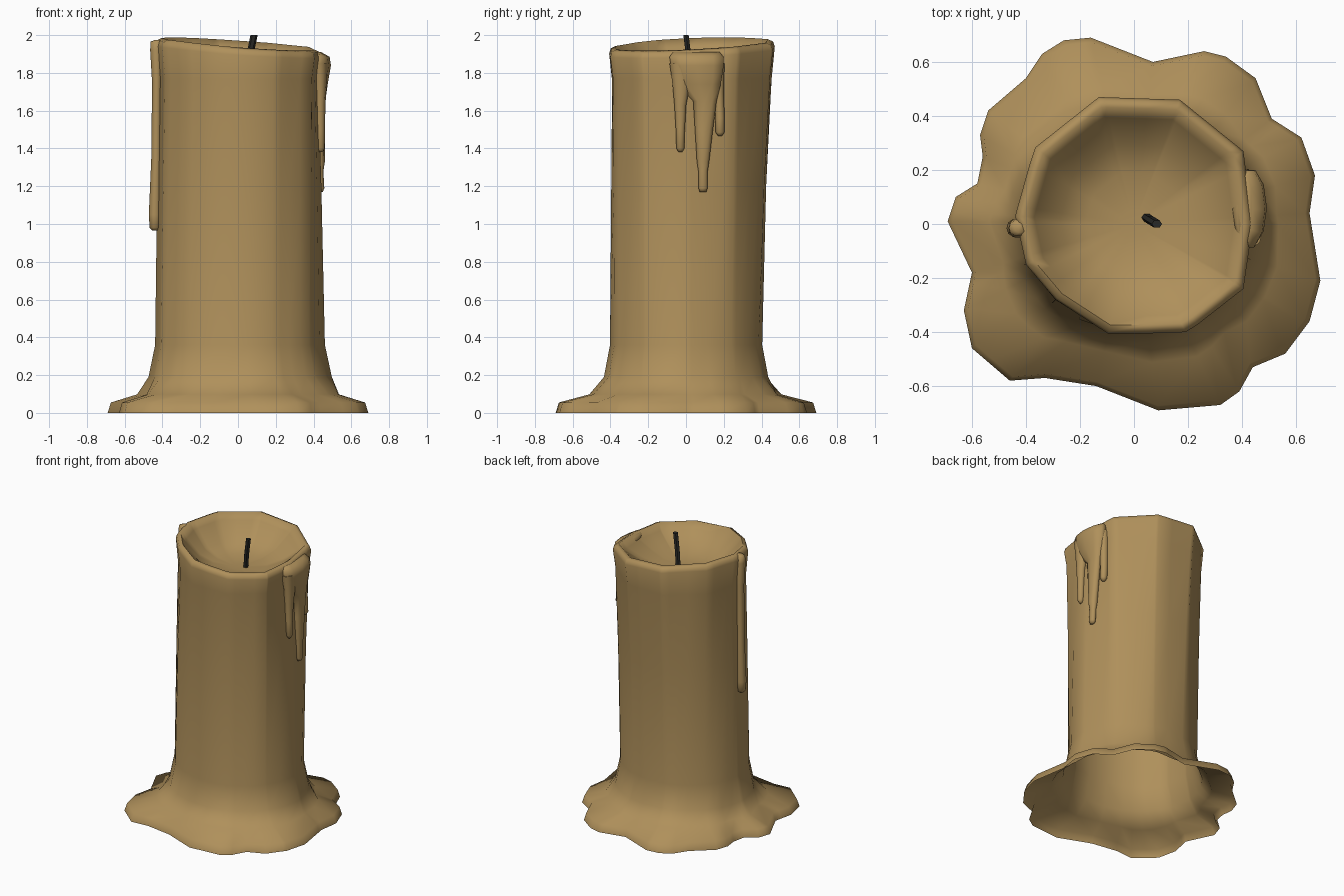
import bpy, bmesh, math
from mathutils import Vector

if "Cube" in bpy.data.objects:
    bpy.data.objects.remove(bpy.data.objects["Cube"])


def material(name, rgb):
    m = bpy.data.materials.new(name)
    m.diffuse_color = (*rgb, 1)
    m.use_nodes = True
    m.node_tree.nodes["Principled BSDF"].inputs["Base Color"].default_value = m.diffuse_color
    return m


wax = material("wax", (0.43, 0.28, 0.105))
charred = material("charred_wick", (0.022, 0.022, 0.019))


def make_object(name, bm, mat, angle):
    me = bpy.data.meshes.new(name)
    bm.to_mesh(me)
    bm.free()
    me.materials.append(mat)
    ob = bpy.data.objects.new(name, me)
    bpy.context.collection.objects.link(ob)
    bpy.ops.object.select_all(action='DESELECT')
    ob.select_set(True)
    bpy.context.view_layer.objects.active = ob
    bpy.ops.object.shade_smooth_by_angle(angle=math.radians(angle))
    return ob


def loft(rings, cap_start=False, cap_end=False):
    """Skin a list of equally long closed point rings."""
    bm = bmesh.new()
    vs = [[bm.verts.new(p) for p in r] for r in rings]
    n = len(vs[0])
    for a, b in zip(vs, vs[1:]):
        for i in range(n):
            j = (i + 1) % n
            bm.faces.new((a[i], a[j], b[j], b[i]))
    if cap_start:
        bm.faces.new(vs[0][::-1])
    if cap_end:
        bm.faces.new(vs[-1])
    return bm


def radius(poly, a):
    """Distance from the axis to a polygon outline in direction a."""
    d = Vector((math.cos(a), math.sin(a)))
    best = 0
    for p, q in zip(poly, poly[1:] + poly[:1]):
        p, q = Vector(p), Vector(q)
        e = q - p
        den = d.x * e.y - d.y * e.x
        if abs(den) < 1e-9:
            continue
        t = (p.x * e.y - p.y * e.x) / den
        s = (p.x * d.y - p.y * d.x) / den
        if t > 0 and -1e-6 <= s <= 1 + 1e-6:
            best = max(best, t)
    return best


# Outlines seen from above: wax pool, rim and shaft
POOL = [(-.16, .69), (-.26, .68), (-.34, .63), (-.40, .54), (-.54, .42), (-.57, .33),
        (-.56, .25), (-.58, .15), (-.66, .10), (-.69, .01), (-.60, -.18), (-.63, -.32),
        (-.60, -.46), (-.46, -.58), (-.33, -.57), (-.14, -.60), (.09, -.69), (.32, -.67),
        (.39, -.62), (.44, -.53), (.56, -.48), (.65, -.36), (.69, -.21), (.65, .04),
        (.67, .18), (.62, .32), (.51, .39), (.45, .54), (.34, .62), (.26, .64), (.07, .60)]
RIM = [(-.13, .47), (-.37, .28), (-.44, .03), (-.40, -.15), (-.29, -.28), (-.09, -.41),
       (.20, -.40), (.405, -.24), (.44, .0), (.405, .27), (.17, .46)]
SHAFT = [(.01 + .45 * math.cos(i * math.pi / 8), .41 * math.sin(i * math.pi / 8)) for i in range(16)]

angles = sorted(math.atan2(y, x) for x, y in POOL + RIM)
angles = [a for i, a in enumerate(angles) if i == 0 or a - angles[i - 1] > 0.02]


def rim_z(a):
    return 1.953 - .03 * math.cos(a) + .018 * math.sin(a)


# Rows: weights of pool, shaft and rim outlines, height, height measured from rim?
ROWS = [(1, 0, 0, 0, 0), (.975, 0, 0, .055, 0), (.38, .62, 0, .098, 0), (0, 1.08, 0, .19, 0),
        (0, 1, 0, .36, 0), (0, .5, .48, 1.2, 0), (0, 0, .965, 1.77, 0), (0, 0, 1, -.04, 1),
        (0, 0, .98, -.012, 1), (0, 0, .92, 0, 1), (0, 0, .84, -.045, 1), (0, 0, .62, 1.825, 0),
        (0, 0, .4, 1.785, 0), (0, 0, .12, 1.775, 0)]
rings = []
for wp, ws, wr, z, rel in ROWS:
    ring = []
    for a in angles:
        r = wp * radius(POOL, a) + ws * radius(SHAFT, a) + wr * radius(RIM, a)
        ring.append((r * math.cos(a), r * math.sin(a), z + rim_z(a) * rel))
    rings.append(ring)
# Candle shell, open underneath
make_object("candle_body", loft(rings, cap_end=True), wax, 80)


# Wax drips: rows of (x, y, z, half width in x, half width in y), bottom to top
def drip(name, rows, n=10):
    rings = [[(x + rx * math.cos(i * 2 * math.pi / n), y + ry * math.sin(i * 2 * math.pi / n), z)
              for i in range(n)] for x, y, z, rx, ry in rows]
    make_object(name, loft(rings, True, True), wax, 80)


drip("drip_right_middle", [
    (.437, .09, 1.17, .012, .018), (.437, .09, 1.19, .02, .026), (.432, .09, 1.28, .02, .026),
    (.43, .09, 1.33, .03, .034), (.43, .095, 1.5, .03, .05), (.43, .10, 1.65, .032, .065),
    (.43, .07, 1.74, .045, .12), (.43, .06, 1.84, .062, .147), (.425, .055, 1.885, .06, .15),
    (.41, .055, 1.91, .03, .13)])
drip("drip_right_front", [
    (.437, -.03, 1.38, .01, .01), (.437, -.03, 1.40, .022, .022), (.435, -.03, 1.5, .025, .025),
    (.435, -.03, 1.63, .028, .033), (.435, -.025, 1.75, .035, .05), (.43, -.03, 1.85, .045, .06)])
drip("drip_right_back", [
    (.415, .18, 1.465, .01, .01), (.415, .18, 1.485, .024, .025), (.41, .18, 1.56, .026, .025),
    (.405, .175, 1.7, .03, .027), (.405, .17, 1.85, .04, .035)])
drip("drip_left", [
    (-.44, -.015, .965, .012, .012), (-.44, -.015, .98, .028, .03), (-.44, -.015, 1.05, .032, .034),
    (-.433, -.015, 1.35, .026, .028), (-.43, -.015, 1.75, .025, .028),
    (-.432, -.015, 1.92, .033, .036), (-.43, -.015, 1.965, .033, .03), (-.42, -.015, 1.975, .02, .018)])


# Leaning square-cut wick
wick = [[(x + .019 * math.cos(math.radians(60 * i)), y + .016 * math.sin(math.radians(60 * i)), z)
         for i in range(6)] for x, y, z in ((.045, .025, 1.76), (.06, .015, 1.88), (.085, 0, 2.0))]
make_object("wick", loft(wick, True, True), charred, 30)
